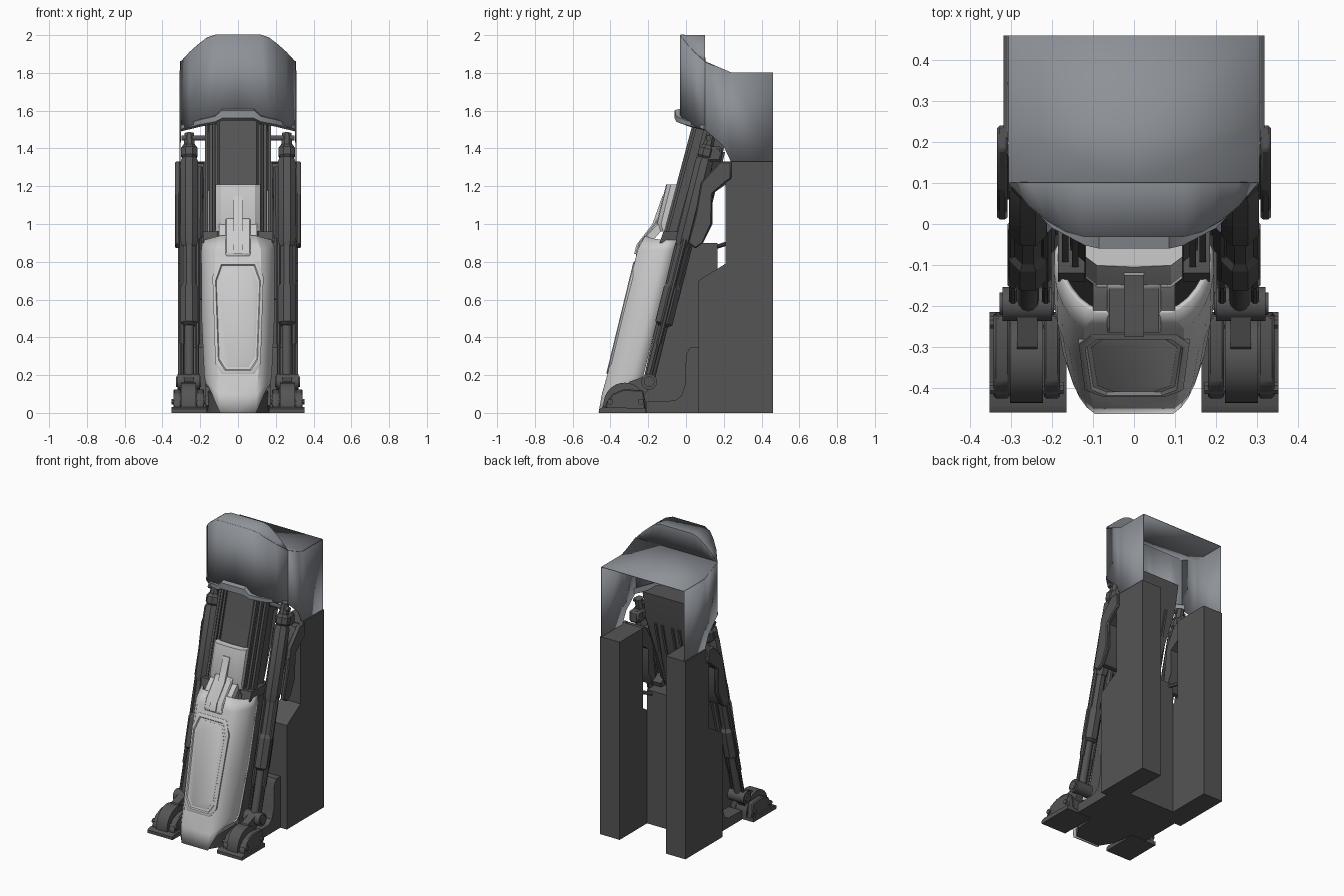
import bpy, bmesh, math
from mathutils import Vector

if "Cube" in bpy.data.objects:
    bpy.data.objects.remove(bpy.data.objects["Cube"])


def material(name, v, blue=1.0):
    m = bpy.data.materials.new(name)
    m.diffuse_color = (v, v * (1 + (blue - 1) * .4), v * blue, 1)
    m.use_nodes = True
    m.node_tree.nodes["Principled BSDF"].inputs["Base Color"].default_value = m.diffuse_color
    return m


DARK, MID, LIGHT = material("dark", .09), material("mid", .27, 1.16), material("light", .62)


def build(name, verts, faces, mat=DARK, mirror=False, thick=0, bevel=0):
    me = bpy.data.meshes.new(name)
    bm = bmesh.new()
    vs = [bm.verts.new(v) for v in verts]
    for f in faces:
        bm.faces.new([vs[i] for i in f])
    bmesh.ops.remove_doubles(bm, verts=bm.verts, dist=1e-5)
    bmesh.ops.recalc_face_normals(bm, faces=bm.faces)
    bm.to_mesh(me)
    bm.free()
    ob = bpy.data.objects.new(name, me)
    bpy.context.collection.objects.link(ob)
    me.materials.append(mat)
    if bevel:
        b = ob.modifiers.new("bevel", 'BEVEL')
        b.width, b.segments = bevel, 1
    if mirror:
        m = ob.modifiers.new("mirror", 'MIRROR')
        m.use_clip = True
    if thick:
        s = ob.modifiers.new("thickness", 'SOLIDIFY')
        s.thickness, s.offset = thick, 0
    return ob


def loft(name, rings, closed=True, **kw):
    """Skin equal-length rings; closed rings are capped."""
    n = len(rings[0])
    faces = [(r * n + i, r * n + (i + 1) % n, (r + 1) * n + (i + 1) % n, (r + 1) * n + i)
             for r in range(len(rings) - 1) for i in range(n if closed else n - 1)]
    if closed:
        faces += [tuple(range(n)), tuple(range((len(rings) - 1) * n, len(rings) * n))]
    return build(name, [p for r in rings for p in r], faces, **kw)


def prism(name, prof, x0, x1, **kw):
    """Extrude a (y, z) profile from x0 to x1."""
    return loft(name, [[(x, y, z) for y, z in prof] for x in (x0, x1)], **kw)


def box(name, a, b, **kw):
    return prism(name, [(a[1], a[2]), (b[1], a[2]), (b[1], b[2]), (a[1], b[2])], a[0], b[0], **kw)


def tube(name, stations, sides=12, **kw):
    """Turned part along a line, stations = [(point, radius)...]."""
    d = (Vector(stations[-1][0]) - Vector(stations[0][0])).normalized()
    u = d.orthogonal().normalized()
    w = d.cross(u)
    ang = [(i + .5) * math.tau / sides for i in range(sides)]
    return loft(name, [[Vector(p) + r * (math.cos(a) * u + math.sin(a) * w) for a in ang]
                       for p, r in stations], **kw)


# Hood: front wall, faceted crown, rear deck, side cheeks
plan = [(0, -.03), (.12, -.03), (.165, -.018), (.21, .008), (.255, .045), (.302, .1)]
xs = [x for x, y in plan]
top_z = [2, 2, 1.985, 1.95, 1.91, 1.86]
low_z = [1.56, 1.56, 1.55, 1.535, 1.52, 1.5]
top = [(x, y, z) for (x, y), z in zip(plan, top_z)]
loft("hood_front", [top, [(x, y, z) for (x, y), z in zip(plan, low_z)]],
     closed=False, mat=MID, mirror=True, thick=.004)
loft("hood_crown", [top, [(x, .1, z) for x, z in zip(xs, top_z)], [(x, .1, 1.86) for x in xs]],
     closed=False, mat=MID, mirror=True, thick=.004)
loft("hood_deck", [[(0, y, z), (.306, y, z)] for y, z in [(.1, 1.86), (.24, 1.8), (.46, 1.8)]],
     closed=False, mat=MID, mirror=True, thick=.004)
loft("hood_cheek", [[(x, y, a), (x, y, b)] for x, y, a, b in
                    [(.302, .1, 1.86, 1.5), (.306, .2, 1.817, 1.41), (.308, .24, 1.8, 1.325),
                     (.308, .46, 1.8, 1.325)]], closed=False, mat=MID, mirror=True, thick=.004)
lip = [(0, -.06, 1.61, 1.548), (.085, -.06, 1.61, 1.548), (.12, -.052, 1.578, 1.53),
       (.2, -.01, 1.56, 1.515), (.303, .095, 1.53, 1.49)]
loft("hood_lip", [[(x, y + .03, t), (x, y, t - .008), (x, y, b + .012), (x, y + .03, b)] for x, y, t, b in lip],
     mat=MID, mirror=True)

# Rear pillars and central core
prism("rear_pillar", [(.065, 0), (.46, 0), (.46, 1.33), (.21, 1.33), (.21, .79), (.065, .7)],
      .172, .318, mirror=True)
prism("central_core", [(-.26, .04), (-.2, 0), (.168, 0), (.168, .9), (-.06, .9), (-.22, .2)], -.172, .172)
loft("keel", [[(-w, y, 0), (w, y, 0), (w, y, h), (-w, y, h)] for y, w, h in
              [(-.44, .09, .04), (-.36, .14, .1), (-.2, .165, .12)]])
prism("side_skirt", [(-.21, .06), (-.06, .065), (-.025, .09), (-.005, .15), (0, .31), (.02, .345), (.066, .345),
                     (.066, 0), (-.21, 0)], .15, .27, mirror=True)
tube("rear_strut", [((.13, .15, .875), .012), ((.2, .225, .9), .012)], sides=8, mirror=True)

# Armour panels hugging the upper pillars
prism("outer_panel", [(.24, 1.33), (.18, 1.33), (.08, 1.22), (.05, 1.05), (.01, .9), (.05, .87), (.09, .9),
                      (.135, 1.0), (.14, 1.16), (.21, 1.22), (.24, 1.24)], .308, .334, mirror=True, bevel=.006)
prism("panel_web", [(.24, 1.33), (.17, 1.32), (.1, 1.2), (.08, 1.05), (.06, .9), (.09, .9),
                    (.14, 1.0), (.14, 1.16), (.24, 1.23)], .18, .31, mirror=True)

# Thigh: leaning column, wide at the top rear
thigh = []
for z, f, b, wf, wb in [(.8, -.17, .03, .13, .08), (.95, -.115, .1, .155, .085),
                        (1.4, .005, .2, .16, .16), (1.58, .05, .22, .155, .17)]:
    thigh.append([(-wf * .62, f, z), (wf * .62, f, z), (wf, f + .05, z), (wf, b - .05, z),
                  (wb, b, z), (-wb, b, z), (-wf, b - .05, z), (-wf, f + .05, z)])
loft("thigh", thigh)
for i, x in enumerate((.105, .135, .16)):
    o = .012 * i
    prism("thigh_rib", [(-.125 + o, .93), (-.08 + o, .93), (.08 + o, 1.53), (.035 + o, 1.53)],
          x, x + .016, mirror=True)
for x in (.03, .08):
    prism("thigh_rear_rib", [(.08, .96), (.103, .96), (.207, 1.38), (.17, 1.38)], x, x + .015, mirror=True)
prism("knee_collar", [(-.14, .9), (.09, .9), (.1, .93), (.02, .96), (-.12, .96)], .12, .185, mirror=True)

# Shin guard: open curved shell; its sides lift off the ground behind the narrow toe
shin = []
for z, lift, f, b, w, h in [(0, .14, -.456, -.25, .095, .16), (.1, .06, -.438, -.24, .098, .165),
                            (.2, 0, -.41, -.225, .105, .172), (.5, 0, -.337, -.15, .117, .186),
                            (.86, 0, -.25, -.065, .12, .188), (.935, -.02, -.212, -.05, .09, .18)]:
    d = b - f
    curve = [(w, 0, 0), (.25, .07, .3), (.5, .18, .6), (.72, .33, .85), (.9, .5, 1), (1, .7, 1), (.98, 1, 1)]
    shin.append([(0, f, z), (w, f, z)] + [(w + (h - w) * t, f + d * s, z + lift * q) for t, s, q in curve[1:]])
loft("shin_guard", shin, closed=False, mat=LIGHT, mirror=True, thick=.014)


# Raised frame and recessed plate on the shin
def octagon(k, off):
    pts = [(.085, .205), (.12, .26), (.135, .72), (.105, .805)]
    ring = [(x - k * .8, z + (k if z < .5 else -k)) for x, z in pts]
    ring += [(-x, z) for x, z in reversed(ring)]
    return [(x, -.41 + (z - .2) * .243 - off, z) for x, z in ring]


loft("shin_frame", [octagon(0, -.03), octagon(0, .009), octagon(.008, .014), octagon(.02, .014),
                    octagon(.03, .001)], mat=LIGHT)
loft("shin_plate", [octagon(.038, 0), octagon(.038, .008), octagon(.044, .011)], mat=LIGHT)

# Knee plate (gently arched), tongue and rib
loft("knee_plate", [[(x, y + o, z) for y, z in
                     [(-.06, 1.21), (-.105, 1.21), (-.157, 1.0), (-.145, .96), (-.1, .96)]]
                    for x, o in [(-.118, .025), (-.09, .004), (0, 0), (.09, .004), (.118, .025)]], mat=LIGHT)
prism("knee_tongue", [(-.11, 1.03), (-.155, 1.03), (-.168, 1.0), (-.25, .9), (-.268, .84), (-.255, .81),
                      (-.23, .815), (-.22, .88)], -.066, .066, mat=LIGHT, bevel=.006)
prism("knee_rib", [(-.11, 1.15), (-.124, 1.15), (-.178, 1.0), (-.262, .89), (-.275, .84), (-.24, .84), (-.14, 1.0)],
      -.024, .024, mat=LIGHT)
prism("knee_wing", [(-.1, 1.0), (-.15, 1.0), (-.225, .92), (-.25, .86), (-.22, .86), (-.16, .93)], .066, .1,
      mat=LIGHT, mirror=True)


# Side pistons running from ankle to shoulder
def on(z, x=.258, dy=0):
    return (x, -.195 + (z - .165) * .25 + dy, z)


tube("piston_rod", [(on(.165), .026), (on(.5), .026)], mirror=True)
tube("piston_sleeve", [(on(.46), .03), (on(.475), .05), (on(.66), .05), (on(.68), .036), (on(.9), .036)],
     sides=8, mirror=True)
tube("piston_barrel", [(on(.88), .04), (on(.91), .05), (on(1.33), .05), (on(1.36), .032), (on(1.42), .032)],
     sides=8, mirror=True)
tube("piston_head", [(on(1.345), .035), (on(1.36), .047), (on(1.4), .047), (on(1.42), .03), (on(1.48), .026)],
     sides=8, mirror=True)
for x in (.215, .295):
    tube("piston_rail", [(on(.2, x), .01), (on(.36, x), .01), (on(.37, x), .015), (on(.92, x), .015)],
         sides=8, mirror=True)
tube("inner_conduit", [(on(.6, .212, .03), .02), (on(1.3, .205, .03), .022)], sides=8, mirror=True)
tube("shoulder_pin", [((.13, .12, 1.455), .014), ((.3, .12, 1.455), .014)], mirror=True)
box("shoulder_block", (.225, .1, 1.33), (.295, .19, 1.41), mirror=True, bevel=.012)

# Ankle pivots
tube("ankle_pivot", [((.2, -.195, .165), .042), ((.32, -.195, .165), .042)], sides=16, mirror=True)
tube("ankle_cap", [((.195, -.195, .165), .028), ((.328, -.195, .165), .028)], sides=16, mirror=True)

# Feet: sole, rounded drum fender, low side cheeks
prism("foot_sole", [(-.46, 0), (-.215, 0), (-.215, .025), (-.44, .03), (-.46, .02)], .165, .352, mirror=True)
arc = [(-.325 + .112 * math.cos(a), .045 + .115 * math.sin(a))
       for a in [math.pi * i / 16 for i in range(17)]]
prism("foot_drum", [(-.213, .02)] + arc + [(-.437, .02)], .222, .302, mirror=True)
for x in (.18, .302):
    prism("foot_cheek", [(-.425, .02), (-.425, .05), (-.39, .1), (-.33, .125), (-.225, .12), (-.215, .02)],
          x, x + .04, mirror=True, bevel=.006)
prism("foot_link", [(-.33, .12), (-.3, .165), (-.2, .2), (-.165, .16), (-.2, .125), (-.24, .06)], .235, .285,
      mirror=True)
for y in (-.4, -.24):
    tube("foot_bolt", [((.172, y, .06), .016), ((.352, y, .06), .016)], sides=8, mirror=True)

# Smooth the curved surfaces, keep the facets crisp
for ob in bpy.data.objects:
    ob.select_set(True)
    bpy.context.view_layer.objects.active = ob
bpy.ops.object.shade_smooth_by_angle(angle=math.radians(31))
